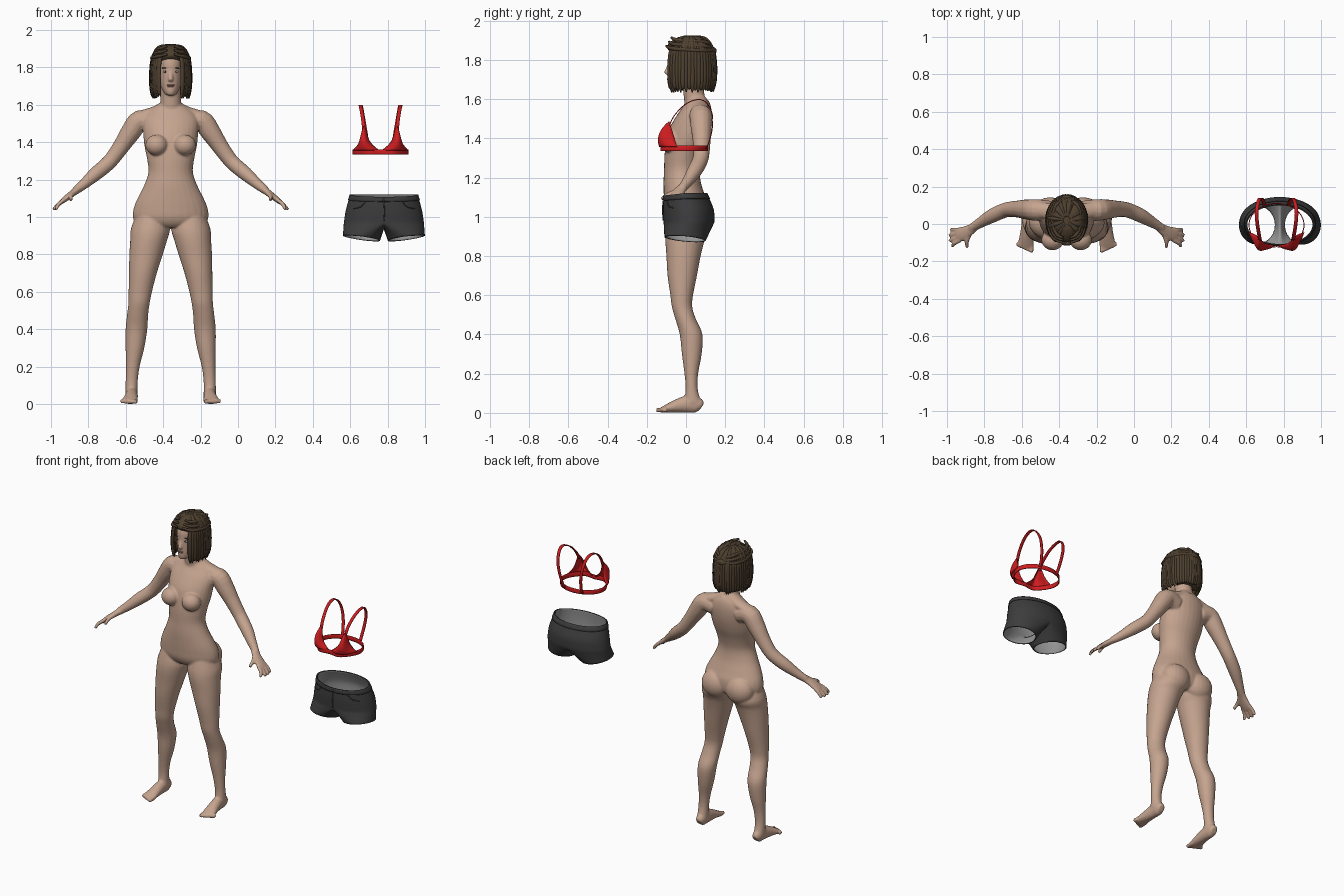
import bpy, bmesh, math, random
from mathutils import Vector as V, Matrix

if "Cube" in bpy.data.objects:
    bpy.data.objects.remove(bpy.data.objects["Cube"])
random.seed(4)
BX, TX, SX = -0.36, 0.762, 0.78          # x centres: figure, top, shorts

def mat(name, r, g, b):
    m = bpy.data.materials.new(name)
    m.diffuse_color = (r, g, b, 1)
    m.use_nodes = True
    m.node_tree.nodes["Principled BSDF"].inputs["Base Color"].default_value = m.diffuse_color
    return m
SKIN = mat("skin", .56, .37, .275)
HAIR = mat("dark brown hair", .075, .05, .028)
RED = mat("red cloth", .62, .012, .014)
BLACK = mat("charcoal cloth", .045, .045, .047)
LINING = mat("grey lining", .3, .3, .3)
LIP = mat("lips", .36, .17, .13)
WHITE = mat("eye white", .6, .57, .53)
DARK = mat("iris", .04, .03, .025)

def finish(bm, name, mats, x, mods=()):
    bmesh.ops.recalc_face_normals(bm, faces=bm.faces[:])
    me = bpy.data.meshes.new(name)
    bm.to_mesh(me)
    bm.free()
    ob = bpy.data.objects.new(name, me)
    bpy.context.collection.objects.link(ob)
    ob.location.x = x
    for m in mats:
        me.materials.append(m)
    for kind, props in mods:
        md = ob.modifiers.new(kind.title(), kind)
        for k, v in props.items():
            setattr(md, k, v)
    bpy.context.view_layer.objects.active = ob
    ob.select_set(True)
    for md in list(ob.modifiers):
        bpy.ops.object.modifier_apply(modifier=md.name)
    bpy.ops.object.shade_smooth()
    ob.select_set(False)
    return ob

def spline(rows, k=4):
    """Catmull-Rom through tuples of any length."""
    out, n = [], len(rows)
    for i in range(n - 1):
        p = [rows[max(i - 1, 0)], rows[i], rows[i + 1], rows[min(i + 2, n - 1)]]
        for j in range(k):
            t = j / k
            out.append(tuple(.5 * (2*b + (c - a)*t + (2*a - 5*b + 4*c - d)*t*t + (3*b - a - 3*c + d)*t**3)
                             for a, b, c, d in zip(*p)))
    return out + [rows[-1]]

def skin(bm, rings, n):
    loops = [[bm.verts.new(c + u * math.cos(2*math.pi*i/n) + w * math.sin(2*math.pi*i/n)) for i in range(n)]
             for c, u, w in rings]
    for A, B in zip(loops, loops[1:]):
        for i in range(n):
            bm.faces.new((A[i], A[(i+1) % n], B[(i+1) % n], B[i]))
    bm.faces.new(loops[0][::-1])
    bm.faces.new(loops[-1])

def stack(bm, rows, m=1, n=28):
    """Horizontal rings: z, x0, x1, y front, y back."""
    skin(bm, [(V((m*(a+b)/2, (f+k)/2, z)), V(((b-a)/2, 0, 0)), V((0, (k-f)/2, 0)))
              for z, a, b, f, k in spline(rows)], n)

def tube(bm, rows, m=1, hint=(0, 1, 0), n=14, k=4):
    """Rings across a path: x, y, z, radius along hint, other radius."""
    s = spline(rows, k)
    P = [V((m*r[0], r[1], r[2])) for r in s]
    rings = []
    for i, r in enumerate(s):
        t = (P[min(i+1, len(P)-1)] - P[max(i-1, 0)]).normalized()
        h = V(hint)
        u = (h - t * h.dot(t)).normalized()
        rings.append((P[i], u * r[3], t.cross(u) * r[4]))
    skin(bm, rings, n)

def ball(bm, c, r):
    bmesh.ops.create_uvsphere(bm, u_segments=20, v_segments=14, radius=1,
                              matrix=Matrix.Translation(c) @ Matrix.Diagonal((*r, 1)))

def sheet(bm, f, nu, nv, wrap=False):
    """Grid surface from f(u, v)."""
    g = [[bm.verts.new(f(i/nu, j/nv)) for i in range(nu + (not wrap))] for j in range(nv + 1)]
    for A, B in zip(g, g[1:]):
        for i in range(nu):
            q = (i + 1) % len(A)
            bm.faces.new((A[i], A[q], B[q], B[i]))

# ---- Body: overlapping lofts fused by a voxel remesh
bm = bmesh.new()
stack(bm, [(z, -r, r, f, b) for z, r, f, b in (
    (.945, .08, -.07, .08), (.965, .18, -.09, .11), (1.0, .202, -.105, .12), (1.05, .197, -.11, .118),
    (1.1, .177, -.113, .1), (1.17, .142, -.115, .077), (1.24, .119, -.112, .07), (1.31, .126, -.11, .085),
    (1.38, .14, -.102, .11), (1.45, .147, -.085, .127), (1.52, .148, -.045, .132), (1.57, .115, -.01, .125),
    (1.6, .065, .0, .11))])
# neck and head
stack(bm, [(z, -r, r, f, b) for z, r, f, b in ((1.55, .062, -.005, .11), (1.62, .055, -.012, .095), (1.72, .052, -.02, .08))])
stack(bm, [(z, -r, r, f, b) for z, r, f, b in (
    (1.65, .018, -.083, -.03), (1.662, .034, -.092, .01), (1.69, .049, -.094, .05), (1.73, .061, -.093, .09),
    (1.78, .068, -.092, .12), (1.83, .071, -.09, .125), (1.87, .06, -.07, .11), (1.9, .025, -.02, .06))])
tube(bm, [(0, -.082, 1.785, .008, .008), (0, -.096, 1.75, .01, .01), (0, -.1, 1.737, .015, .011), (0, -.092, 1.728, .01, .006)], hint=(1, 0, 0))
for m in (1, -1):
    ball(bm, (m*.075, -.085, 1.385), (.06, .056, .056))
    ball(bm, (m*.088, .07, .99), (.095, .073, .09))
    # shoulder slope and arm
    tube(bm, [(.02, .06, 1.6, .045, .03), (.08, .068, 1.565, .045, .03), (.16, .075, 1.54, .04, .03)], m)
    tube(bm, [(x, y, z, r, r) for x, y, z, r in (
        (.09, .07, 1.5, .055), (.165, .075, 1.515, .058), (.215, .078, 1.452, .054), (.26, .08, 1.385, .046),
        (.31, .078, 1.315, .041), (.345, .068, 1.278, .04), (.4, .043, 1.232, .038), (.46, .008, 1.18, .029),
        (.51, -.022, 1.14, .022))], m)
    # hand
    tube(bm, [(.49, -.012, 1.153, .023, .021), (.525, -.037, 1.127, .032, .018), (.56, -.053, 1.1, .039, .016), (.588, -.06, 1.078, .036, .012)], m)
    for y0, y1, tip in ((-.088, -.12, .612), (-.068, -.09, .627), (-.047, -.06, .628), (-.029, -.03, .62)):
        tube(bm, [(.57, y0, 1.092, .011, .011), (.6, (y0+y1)/2, 1.068, .011, .011), (tip, y1, 1.04, .009, .009)], m)
    tube(bm, [(.515, -.045, 1.13, .014, .014), (.533, -.09, 1.113, .012, .012), (.532, -.125, 1.09, .01, .01)], m, hint=(1, 0, 0))
    # leg
    stack(bm, [(1.02, .03, .18, -.08, .09), (.94, .004, .212, -.1, .118), (.88, .018, .216, -.105, .095),
               (.8, .042, .221, -.1, .075), (.7, .074, .223, -.094, .056), (.6, .1, .225, -.08, .036),
               (.54, .112, .226, -.072, .032), (.48, .12, .233, -.055, .05), (.4, .125, .241, -.032, .084),
               (.3, .141, .241, -.021, .08), (.2, .166, .239, -.008, .062), (.12, .176, .241, -.002, .06),
               (.05, .176, .243, -.012, .08)], m)
    # foot and toes
    tube(bm, [(.208, .08, .03, .02, .022), (.208, .06, .04, .03, .04), (.208, .01, .045, .033, .045),
              (.212, -.05, .034, .037, .034), (.217, -.1, .021, .043, .021), (.22, -.125, .014, .042, .014)], m, hint=(1, 0, 0))
    for i in range(5):
        x = .186 + .018*i
        tube(bm, [(x, -.1, .017, .012, .013), (x + .003, -.152 + .008*i, .013, .011 - .001*i, .012)], m, hint=(1, 0, 0))
finish(bm, "body", [SKIN], BX, [("REMESH", dict(mode='VOXEL', voxel_size=.0058)), ("SMOOTH", dict(factor=.5, iterations=6))])

# ---- Face details
def balls(name, material, items):
    b = bmesh.new()
    for c, r in items:
        ball(b, c, r)
    finish(b, name, [material], BX)
balls("eyes", WHITE, [((m*.028, -.077, 1.777), (.013, .007, .006)) for m in (1, -1)])
balls("irises", DARK, [((m*.028, -.081, 1.777), (.0055, .004, .0055)) for m in (1, -1)])
balls("eyebrows", HAIR, [((m*.03, -.08, 1.797), (.018, .005, .003)) for m in (1, -1)])
balls("lips", LIP, [((0, -.088, 1.706), (.021, .008, .004)), ((0, -.088, 1.699), (.018, .009, .005))])

# ---- Hair: inner mass, hanging locks, half-up twists
bm = bmesh.new()
stack(bm, [(z, -r, r, f, b) for z, r, f, b in (
    (1.665, .085, .03, .125), (1.72, .095, .0, .14), (1.79, .098, -.035, .143), (1.835, .095, -.075, .142),
    (1.865, .087, -.098, .13), (1.895, .068, -.075, .105), (1.915, .04, -.04, .07), (1.921, .012, -.01, .03))])
finish(bm, "hair_mass", [HAIR], BX)
bm = bmesh.new()
N = 40
for i in range(N):
    p = math.radians(37 + 286 * i/(N - 1))
    sx, cy, j = math.sin(p), -math.cos(p), random.uniform(-.007, .007)
    end = 1.64 + random.uniform(-.008, .014)
    w = .012 + random.uniform(0, .004)
    def at(k, z, a, b):
        return (k*.106*sx, .02 + k*.13*cy, z, a, b)
    tube(bm, [at(.16, 1.918, w*.5, .007), at(.62, 1.9 + j, w, .009), at(.91, 1.85 + j/2, w, .009), at(1, 1.78, w, .009),
              at(1.0 + j, 1.71, w, .009), at(.95 + 2*j, 1.665, w*.8, .008), at(.9 + 3*j, end, .003, .003)],
         hint=(-cy, sx, 0), n=8)
finish(bm, "hair_locks", [HAIR], BX)
bm = bmesh.new()
for m in (1, -1):
    for h in range(3):
        z = 1.85 + .022*h
        k = 1 - .13*h
        tube(bm, [(.02, -.1*k, z + .02, .006, .006), (.075*k, -.07*k, z + .008, .01, .01), (.1*k, .02, z, .01, .01),
                  (.075*k, .105, z - .004, .01, .01), (.0, .147 - .012*h, 1.85 + .006*h, .01, .01)], m, hint=(0, 0, 1), n=8)
ball(bm, (0, .138, 1.845), (.03, .018, .02))
finish(bm, "hair_twists", [HAIR], BX)

# ---- Red top: cups, under band, shoulder straps
SOLID = ("SOLIDIFY", dict(thickness=.005, offset=0))
bm = bmesh.new()
for m in (1, -1):
    def cup(u, v):
        a, b, top = V((.008, -.115, 1.357)), V((.147, -.045, 1.357)), V((.088, -.085, 1.485))
        base = a.lerp(b, u).lerp(top, v)
        base.x += (.088 - base.x) * .45 * math.sin(math.pi*v) * abs(2*u - 1)
        base += V((.25, -1, 0)) * .057 * 4*u*(1-u) * (1-v) * (.85 + 1.9*v)
        return V((m*base.x, base.y, base.z))
    sheet(bm, cup, 14, 14)
finish(bm, "top_cups", [RED], TX, [SOLID])
bm = bmesh.new()
def band(u, v):
    a = 2*math.pi*u
    bulge = .02 * math.exp(-((abs(math.sin(a)) - .5)/.3)**2) if math.cos(a) > 0 else 0
    return V((.147*math.sin(a), -.005 - .115*math.cos(a) - bulge, 1.334 + .028*v))
sheet(bm, band, 64, 3, True)
finish(bm, "top_band", [RED], TX, [SOLID])
bm = bmesh.new()
path = spline([(.088, -.087, 1.46), (.093, -.06, 1.515), (.102, -.005, 1.572), (.107, .055, 1.597), (.102, .1, 1.585),
               (.092, .132, 1.53), (.08, .135, 1.46), (.07, .12, 1.39), (.066, .102, 1.345)], 4)
for m in (1, -1):
    sheet(bm, lambda u, v: V((m*(path[round(u*32)][0] + (v - .5)*.019), *path[round(u*32)][1:])), 32, 2)
finish(bm, "top_straps", [RED], TX, [SOLID])

# ---- Shorts: hip tube splitting into two leg tubes along a crotch seam
prof = spline([(1.12, .18, -.113, .105), (1.08, .192, -.116, .125), (1.03, .205, -.117, .143), (.97, .214, -.114, .144)], 4)
def hip(a, row, out=0):
    z, r, f, b = row
    dip = .012 * max(math.cos(a), 0) * max(0, (z - .97)/.15)
    return V(((r + out)*math.sin(a), (f+b)/2 - ((b-f)/2 + out)*math.cos(a), z - dip))
def leg(u, v, m):
    if u <= .7:
        a = math.pi*u/.7
        p, sx, cy = hip(a, prof[-1]), math.sin(a), math.cos(a)
    else:
        t = (u - .7)/.3
        sx, cy = -math.sin(math.pi*t), -math.cos(math.pi*t)
        p = V((0, .015 - .129*cy, .97 - .035*math.sin(math.pi*t)))
    q = V((.12 + .099*sx, -.005 - .105*cy, .887 + .014*sx + .01*cy))
    r = p.lerp(q, v)
    return V((m*r.x, r.y, r.z))
bm = bmesh.new()
sheet(bm, lambda u, v: hip(2*math.pi*u, prof[round(v*12)]), 56, 12, True)
for m in (1, -1):
    sheet(bm, lambda u, v: leg(u, v, m), 40, 8, True)
bmesh.ops.remove_doubles(bm, verts=bm.verts[:], dist=.0008)
finish(bm, "shorts", [BLACK, LINING], SX, [("SOLIDIFY", dict(thickness=.006, offset=-1, material_offset=1))])
# raised waistband, button and pocket seams
bm = bmesh.new()
sheet(bm, lambda u, v: hip(2*math.pi*u, prof[round(v*3)], .002), 56, 3, True)
finish(bm, "shorts_waistband", [BLACK], SX, [("SOLIDIFY", dict(thickness=.003, offset=0))])
bm = bmesh.new()
ball(bm, (0, -.117, 1.092), (.007, .004, .007))
tube(bm, [(0, -.117, 1.08, .003, .003), (.003, -.119, 1.03, .003, .003), (0, -.116, .98, .003, .003)], n=8)
for m in (1, -1):
    tube(bm, [(.1, -.096, 1.08, .003, .003), (.125, -.089, 1.055, .003, .003), (.165, -.066, 1.045, .003, .003)], m, n=8)
finish(bm, "shorts_seams", [BLACK], SX)
